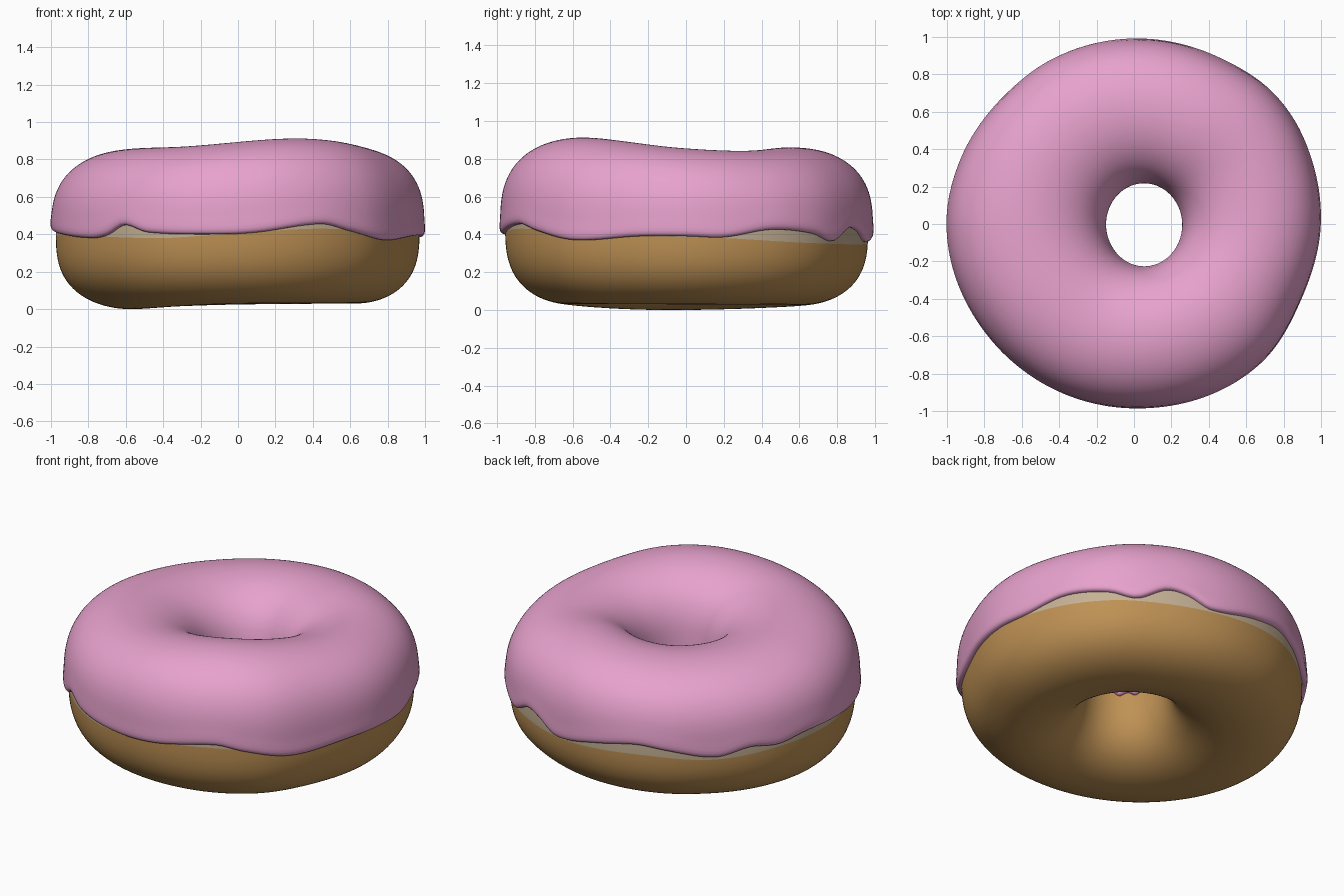
import bpy, bmesh, math

if "Cube" in bpy.data.objects:
    bpy.data.objects.remove(bpy.data.objects["Cube"])

NT, P, Q = 180, 2.0, 2.9  # steps around the ring, section roundness (across, up)
THICK = 0.026             # icing thickness


def ring(table):
    """Smooth periodic curve through (degrees, value) points."""
    n = len(table)

    def at(deg):
        deg = (deg - table[0][0]) % 360 + table[0][0]
        k = max(i for i in range(n) if table[i][0] <= deg)
        p = []
        for j in (k - 1, k, k + 1, k + 2):
            a, v = table[j % n]
            p.append((a + 360 * (j // n), v))
        (x0, y0), (x1, y1), (x2, y2), (x3, y3) = p
        h = x2 - x1
        t = (deg - x1) / h
        m1, m2 = (y2 - y0) / (x2 - x0) * h, (y3 - y1) / (x3 - x1) * h
        return ((2*t**3 - 3*t*t + 1) * y1 + (t**3 - 2*t*t + t) * m1
                + (3*t*t - 2*t**3) * y2 + (t**3 - t*t) * m2)
    return at


# Uneven hand-shaped outline, heights and edges, by direction
outer = ring([(0, .97), (20, .982), (33, .993), (45, .993), (62, .972), (90, .963),
              (118, .955), (135, .947), (160, .962), (180, .974), (220, .955),
              (270, .957), (312, .978), (336, .952)])
top = ring([(0, .855), (30, .842), (65, .86), (120, .84), (150, .84), (180, .85),
            (205, .86), (240, .87), (300, .912)])
bottom = ring([(0, .03), (90, .025), (190, .0), (270, .03)])
drip = ring([(0, .39), (12, .385), (27, .425), (42, .405), (51, .365), (61, .435),
             (68, .42), (77, .36), (95, .405), (108, .435), (119, .41), (135, .365),
             (147, .405), (157, .39), (168, .42), (180, .42), (195, .40), (217, .38),
             (224, .40), (231, .45), (240, .41), (264, .40), (276, .41), (297, .455),
             (307, .42), (323, .37), (345, .39)])
inner_drip = ring([(0, .46), (40, .45), (80, .47), (130, .47), (180, .47),
                   (205, .44), (215, .42), (225, .44), (237, .42), (250, .45), (310, .44)])
pale_edge = ring([(12, .38), (40, .355), (76, .348), (110, .37), (135, .345), (160, .37),
                  (200, .40), (217, .39), (245, .38), (265, .40), (297, .43), (330, .40)])


def power(v, e):
    return math.copysign(abs(v) ** e, v)


def section(deg):
    """Centre and half sizes of the dough section at one direction."""
    t = math.radians(deg)
    c, s = math.cos(t), math.sin(t)
    o = (outer(deg) * c, outer(deg) * s)
    i = (.055 + .231 * c, -.005 + .25 * s)
    mid = ((o[0] + i[0]) / 2, (o[1] + i[1]) / 2)
    half = ((o[0] - i[0]) / 2, (o[1] - i[1]) / 2)
    z0, z1 = bottom(deg), top(deg) - THICK
    return mid, half, (z0 + z1) / 2, (z1 - z0) / 2


def point(deg, phi, off=0):
    mid, half, zc, b = section(deg)
    a = math.hypot(*half)
    c, s = math.cos(phi), math.sin(phi)
    nu, nz = P * power(c, 2 - 2 / P) / a, Q * power(s, 2 - 2 / Q) / b
    ln = math.hypot(nu, nz)
    u = power(c, 2 / P) + off * nu / ln / a
    return (mid[0] + half[0] * u, mid[1] + half[1] * u,
            zc + b * power(s, 2 / Q) + off * nz / ln)


def phi_at(deg, z):
    _, _, zc, b = section(deg)
    return math.asin(power((z - zc) / b, Q / 2))


def material(name, rgb):
    m = bpy.data.materials.new(name)
    m.diffuse_color = (*rgb, 1)
    m.use_nodes = True
    m.node_tree.nodes["Principled BSDF"].inputs["Base Color"].default_value = m.diffuse_color
    return m


def sweep(name, rows, closed, mats, mat_rule):
    """Skin a list of points per direction into a ring-shaped object."""
    bm = bmesh.new()
    vs = [[bm.verts.new(p) for p in rows(360 * i / NT)] for i in range(NT)]
    m = len(vs[0])
    for i in range(NT):
        for j in range(m if closed else m - 1):
            a, b, k = vs[i], vs[(i + 1) % NT], (j + 1) % m
            f = bm.faces.new((a[j], b[j], b[k], a[k]))
            f.material_index = mat_rule(j)
            f.smooth = True
    bmesh.ops.recalc_face_normals(bm, faces=bm.faces)
    me = bpy.data.meshes.new(name)
    bm.to_mesh(me)
    bm.free()
    for mt in mats:
        me.materials.append(mt)
    ob = bpy.data.objects.new(name, me)
    bpy.context.collection.objects.link(ob)
    return ob


# Dough: browned below the pale line, pale band above it on the outside
LOW, PALE, TOP = 60, 8, 40


def dough_rows(deg):
    z0, z1 = pale_edge(deg), .52
    p0, p1 = phi_at(deg, z0), phi_at(deg, z1)
    pts = [-math.pi + (p0 + math.pi) * k / LOW for k in range(LOW)]
    pts += [phi_at(deg, z0 + (z1 - z0) * k / PALE) for k in range(PALE)]
    pts += [p1 + (math.pi - p1) * k / TOP for k in range(TOP)]
    return [point(deg, p) for p in pts]


brown = material("golden_brown_dough", (.52, .285, .09))
cream = material("pale_dough", (.56, .44, .30))
sweep("dough", dough_rows, True, [brown, cream],
      lambda j: 1 if LOW <= j < LOW + PALE else 0)


# Icing: a shell over the dough with rounded, wavy lower edges (height, offset)
LIP = [(0, -.004), (.001, .011), (.006, .02), (.015, .026), (.03, .029), (.05, .029),
       (.08, .027), (.11, .026), (.14, .026)]
SPAN = 48


def icing_rows(deg):
    left = [(phi_at(deg, drip(deg) + d), o) for d, o in LIP]
    right = [(math.pi - phi_at(deg, inner_drip(deg) + d), o) for d, o in reversed(LIP)]
    lo, hi = left[-1][0], right[0][0]
    span = [(lo + (hi - lo) * k / SPAN, THICK) for k in range(1, SPAN)]
    return [point(deg, p, o) for p, o in left + span + right]


pink = material("pink_icing", (.80, .36, .61))
sweep("icing", icing_rows, False, [pink], lambda j: 0)
